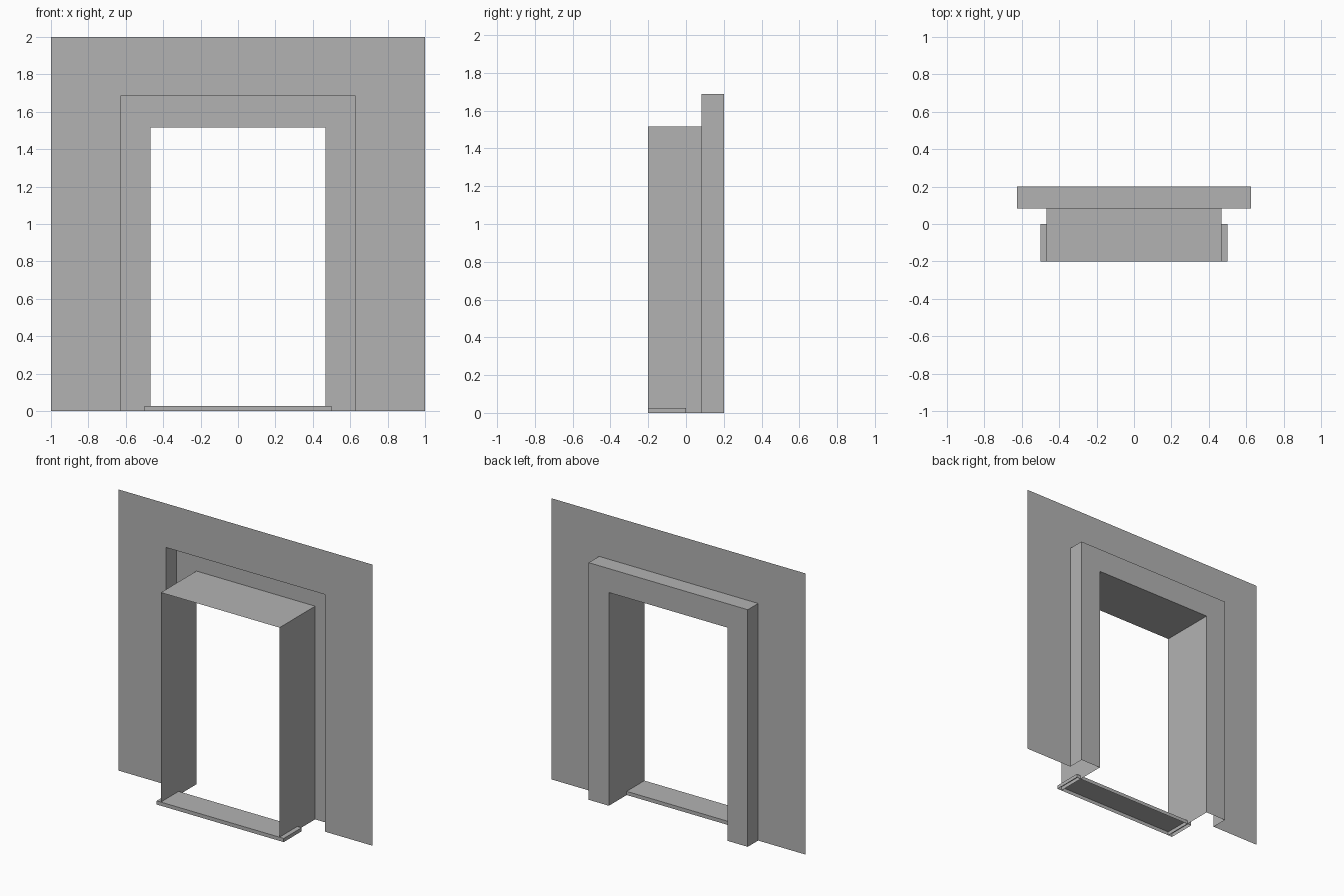
import bpy
import bmesh
from mathutils import Matrix, Vector

cube = bpy.data.objects.get("Cube")
if cube:
    bpy.data.objects.remove(cube, do_unlink=True)

# One plain grey for everything
GREY = (0.45, 0.45, 0.45, 1.0)
grey = bpy.data.materials.new("plain grey")
grey.use_nodes = True
grey.diffuse_color = GREY
grey.node_tree.nodes["Principled BSDF"].inputs["Base Color"].default_value = GREY


def add_object(name, bm):
    mesh = bpy.data.meshes.new(name)
    bm.to_mesh(mesh)
    bm.free()
    mesh.materials.append(grey)
    obj = bpy.data.objects.new(name, mesh)
    bpy.context.collection.objects.link(obj)
    return obj


def arch(half_width, height, y):
    """Open three-sided outline standing on the ground."""
    return [(-half_width, y, 0), (-half_width, y, height),
            (half_width, y, height), (half_width, y, 0)]


def loft(name, *outlines):
    """Single-skin surface joining successive arch outlines."""
    bm = bmesh.new()
    rows = [[bm.verts.new(p) for p in outline] for outline in outlines]
    for a, b in zip(rows, rows[1:]):
        for i in range(len(a) - 1):
            bm.faces.new((a[i], a[i + 1], b[i + 1], b[i]))
    return add_object(name, bm)


WALL_Y, BACK_Y, FRONT_Y = 0.083, 0.2, -0.2
CASING = (0.626, 1.687)
OPENING = (0.467, 1.517)

# Thin wall sheet around the casing
loft("wall", arch(1, 2, WALL_Y), arch(*CASING, WALL_Y))

# Raised casing: outer sides, then the flat face around the opening
loft("door_casing", arch(*CASING, WALL_Y), arch(*CASING, BACK_Y),
     arch(*OPENING, BACK_Y))

# Jamb lining running through the opening
loft("door_jamb", arch(*OPENING, BACK_Y), arch(*OPENING, FRONT_Y))

# Threshold: shallow box, open underneath
sill_size = Vector((1.0, 0.2, 0.026))
bm = bmesh.new()
bmesh.ops.create_cube(bm, size=1, matrix=Matrix.Translation(
    (0, FRONT_Y / 2, sill_size.z / 2)) @ Matrix.Diagonal(sill_size).to_4x4())
bm.normal_update()
bmesh.ops.delete(bm, geom=[f for f in bm.faces if f.normal.z < -0.5],
                 context='FACES_ONLY')
add_object("threshold", bm)
